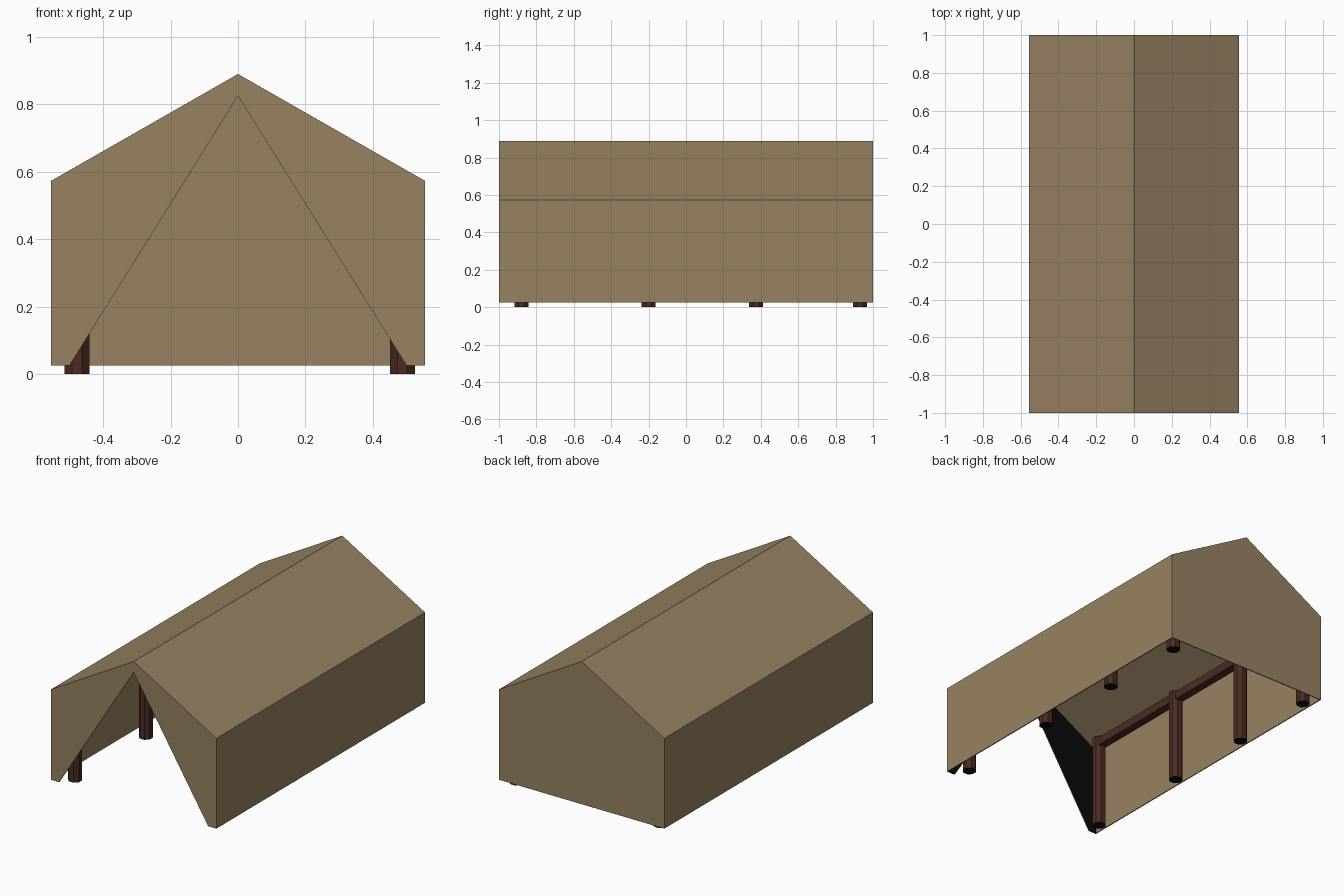
import bpy, bmesh
from mathutils import Matrix

if "Cube" in bpy.data.objects:
    bpy.data.objects.remove(bpy.data.objects["Cube"])


def material(name, rgb):
    m = bpy.data.materials.new(name)
    m.diffuse_color = (*rgb, 1)
    m.use_nodes = True
    m.node_tree.nodes["Principled BSDF"].inputs["Base Color"].default_value = m.diffuse_color
    return m


canvas = material("tan canvas", (0.31, 0.225, 0.122))
wood = material("dark brown wood", (0.07, 0.024, 0.016))
black = material("near black", (0.003, 0.003, 0.003))
BASE = 0.025
THICK = 0.006


def finish(bm, name, mats):
    bmesh.ops.recalc_face_normals(bm, faces=bm.faces)
    mesh = bpy.data.meshes.new(name)
    bm.to_mesh(mesh)
    bm.free()
    for m in mats:
        mesh.materials.append(m)
    ob = bpy.data.objects.new(name, mesh)
    bpy.context.collection.objects.link(ob)
    return ob


# Canvas shell: outer and inner skins, joined at the hem and the door opening
def skin(bm, inset, flap_mat):
    half, y, eave, ridge = 0.555 - inset, 1 - inset, 0.573 - inset * 0.6, 0.89 - inset * 1.15
    profile = [(-half, BASE), (-half, eave), (0, ridge), (half, eave), (half, BASE)]
    front = [bm.verts.new((x, -y, z)) for x, z in profile]
    back = [bm.verts.new((x, y, z)) for x, z in profile]
    door = [bm.verts.new((x, -y, z)) for x, z in [(-0.5, BASE), (0, 0.825), (0.5, BASE)]]
    for i in range(4):
        bm.faces.new((front[i], front[i + 1], back[i + 1], back[i]))
    bm.faces.new(back)
    for flap in ((front[0], front[1], front[2], door[1], door[0]),
                 (front[4], front[3], front[2], door[1], door[2])):
        bm.faces.new(flap).material_index = flap_mat
    # free border running round the hem and up over the door
    return [front[0], back[0], back[4], front[4], door[2], door[1], door[0]]


bm = bmesh.new()
outer = skin(bm, 0, 0)
inner = skin(bm, THICK, 1)      # lining of the front flaps is black
for i in range(len(outer)):
    j = (i + 1) % len(outer)
    bm.faces.new((outer[i], outer[j], inner[j], inner[i]))
finish(bm, "tent_canvas", [canvas, black])

# Posts with black end caps, and a rail along each row
for side, x in (("left", -0.478), ("right", 0.488)):
    for n, y in enumerate((-0.88, -0.2, 0.375, 0.93), 1):
        bm = bmesh.new()
        bmesh.ops.create_cone(bm, cap_ends=True, segments=8, radius1=0.04, radius2=0.04,
                              depth=0.57, matrix=Matrix.Translation((x, y, 0.285))
                              @ Matrix.Rotation(0.3927, 4, 'Z'))
        for f in bm.faces:
            f.material_index = 1 if abs(f.normal.z) > 0.9 else 0
        finish(bm, f"{side}_post_{n}", [wood, black])
    bm = bmesh.new()
    bmesh.ops.create_cube(bm, size=1, matrix=Matrix.Translation((x, 0.025, 0.535))
                          @ Matrix.Diagonal((0.05, 1.86, 0.05, 1)))
    finish(bm, f"{side}_rail", [wood])
